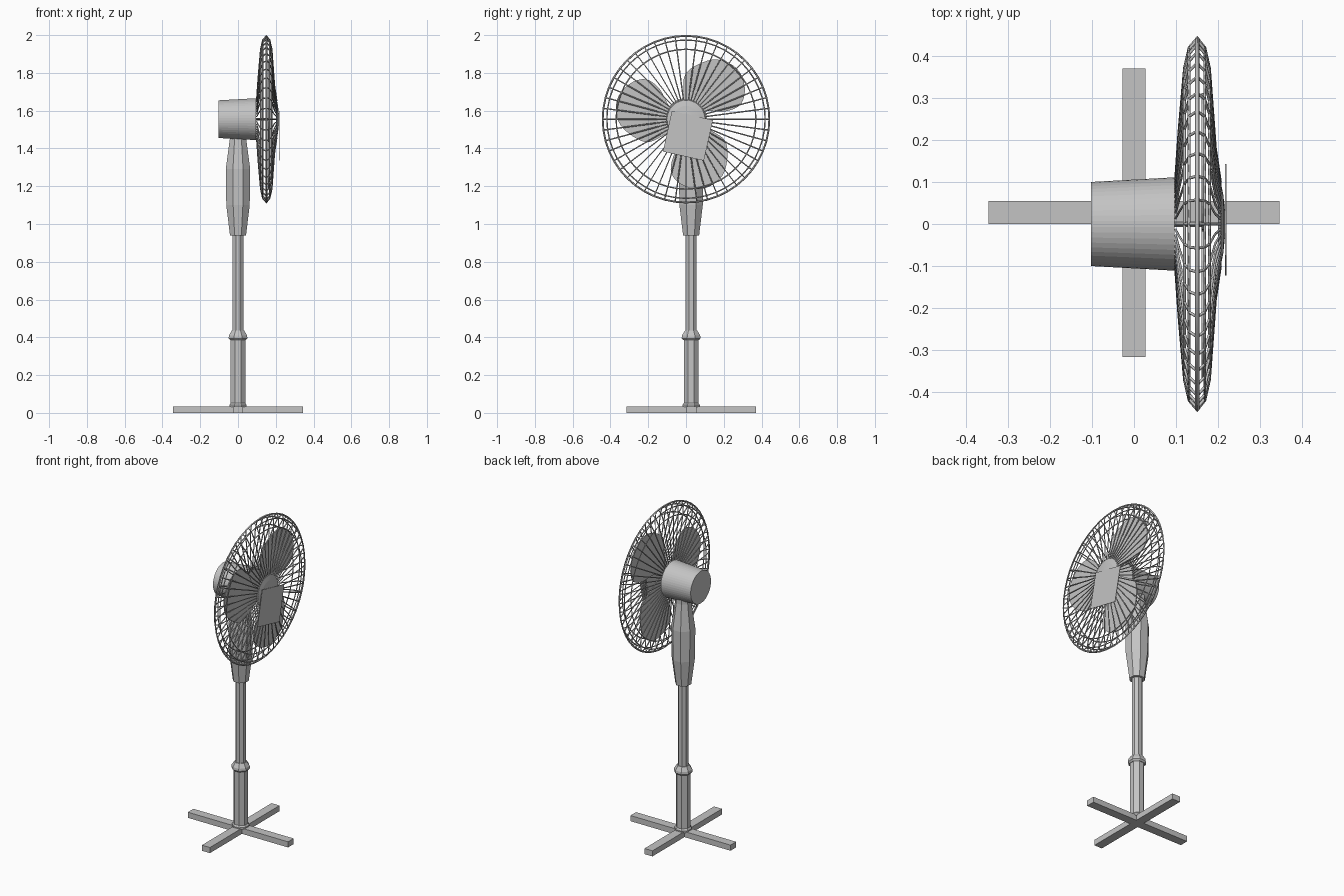
import bpy, bmesh, math
from mathutils import Matrix, Vector

cube = bpy.data.objects.get("Cube")
if cube:
    bpy.data.objects.remove(cube, do_unlink=True)

grey = bpy.data.materials.new("plain grey")
grey.use_nodes = True
GREY = (0.55, 0.55, 0.55, 1)
grey.diffuse_color = GREY
grey.node_tree.nodes["Principled BSDF"].inputs["Base Color"].default_value = GREY

POLE_Y = 0.027          # stand axis
HUB_Z = 1.555           # fan axis height
SPOKES = 48


def add(name, mesh):
    obj = bpy.data.objects.new(name, mesh)
    bpy.context.collection.objects.link(obj)
    mesh.materials.clear()
    mesh.materials.append(grey)
    return obj


def from_bmesh(name, bm):
    bmesh.ops.recalc_face_normals(bm, faces=bm.faces)
    mesh = bpy.data.meshes.new(name)
    bm.to_mesh(mesh)
    bm.free()
    return add(name, mesh)


def box(name, centre, size):
    bm = bmesh.new()
    bmesh.ops.create_cube(bm, size=1)
    bmesh.ops.scale(bm, vec=size, verts=bm.verts)
    bmesh.ops.translate(bm, vec=centre, verts=bm.verts)
    return from_bmesh(name, bm)


def lathe(name, profile, sides, place):
    """Closed turned solid from (radius, height) points about local z."""
    bm = bmesh.new()
    rings = []
    for r, h in profile:
        angles = [math.tau * (i + 0.5) / sides for i in range(sides)]
        rings.append([bm.verts.new(place @ Vector((r * math.cos(a), r * math.sin(a), h)))
                      for a in angles])
    for low, high in zip(rings, rings[1:]):
        for i in range(sides):
            j = (i + 1) % sides
            bm.faces.new((low[i], low[j], high[j], high[i]))
    bm.faces.new(rings[0])
    bm.faces.new(rings[-1])
    return from_bmesh(name, bm)


def wires(name, paths, radius):
    """Thin square-section wires along (points, closed) paths."""
    curve = bpy.data.curves.new(name + " path", "CURVE")
    curve.dimensions = "3D"
    curve.bevel_depth = radius
    curve.bevel_resolution = 0
    curve.use_fill_caps = True
    for points, closed in paths:
        spline = curve.splines.new("POLY")
        spline.points.add(len(points) - 1)
        for p, co in zip(spline.points, points):
            p.co = (*co, 1)
        spline.use_cyclic_u = closed
    temp = bpy.data.objects.new("temp", curve)
    bpy.context.collection.objects.link(temp)
    graph = bpy.context.evaluated_depsgraph_get()
    mesh = bpy.data.meshes.new_from_object(temp.evaluated_get(graph))
    bpy.data.objects.remove(temp, do_unlink=True)
    return add(name, mesh)


def polar(x, r, a):
    return Vector((x, r * math.cos(a), HUB_Z + r * math.sin(a)))


# Crossed base
box("base_bar_side", (0, POLE_Y, 0.0175), (0.69, 0.055, 0.035))
box("base_bar_long", (0, POLE_Y, 0.0175), (0.055, 0.685, 0.035))

# Octagonal stand
stand = Matrix.Translation((0, POLE_Y, 0))
lathe("base_collar", [(0.05, 0.03), (0.05, 0.042), (0.042, 0.052)], 8, stand)
lathe("lower_pole", [(0.042, 0.01), (0.042, 0.4)], 8, stand)
lathe("height_collar", [(0.045, 0.385), (0.054, 0.395), (0.052, 0.41), (0.036, 0.435)], 8, stand)
lathe("upper_pole", [(0.031, 0.4), (0.031, 0.96)], 8, stand)
lathe("neck", [(0.046, 0.94), (0.067, 1.1), (0.07, 1.29), (0.047, 1.45), (0.047, 1.5)], 8, stand)

# Motor housing, with its axis along x
fan = Matrix.Translation((0, 0, HUB_Z)) @ Matrix.Rotation(math.pi / 2, 4, "Y")
lathe("motor_housing", [(0.1, -0.102), (0.111, 0.096)], 48, fan)
lathe("blade_shaft", [(0.008, 0.09), (0.008, 0.165)], 8, fan)
lathe("front_cap", [(0.105, 0.2), (0.1, 0.206), (0.07, 0.212), (0.03, 0.216)], 48, fan)

# Three flat rounded blades
OUTLINE = [(0, 0.01), (0.1, 0.12), (0.165, 0.17), (0.25, 0.16), (0.34, 0.107), (0.38, 0),
           (0.34, -0.1), (0.26, -0.149), (0.175, -0.117), (0.1, -0.04)]


def smooth_outline(points, steps):
    pts = [Vector(p) for p in points]
    n = len(pts)
    result = []
    for i in range(n):
        a, b, c, d = (pts[(i + k) % n] for k in (-1, 0, 1, 2))
        for s in range(steps):
            t = s / steps
            result.append(b + 0.5 * t * (c - a + t * (2 * a - 5 * b + 4 * c - d
                                                      + t * (3 * (b - c) + d - a))))
    return result


for k in range(3):
    bm = bmesh.new()
    turn = math.radians(45 + 120 * k)
    face = bm.faces.new([bm.verts.new(polar(0.16, p.length, turn + math.atan2(p.y, p.x)))
                         for p in smooth_outline(OUTLINE, 4)])
    out = bmesh.ops.extrude_face_region(bm, geom=[face])
    moved = [v for v in out["geom"] if isinstance(v, bmesh.types.BMVert)]
    bmesh.ops.translate(bm, vec=(0.006, 0, 0), verts=moved)
    from_bmesh(f"blade_{k + 1}", bm)

# Wire cage: spokes and rings
BACK = [(0.15, 0.441), (0.131, 0.419), (0.12, 0.37), (0.107, 0.22), (0.099, 0.105)]
FRONT = [(0.15, 0.441), (0.168, 0.419), (0.179, 0.37), (0.193, 0.18), (0.205, 0.1)]
turns = [math.tau * i / SPOKES for i in range(SPOKES)]
for side, profile in (("back", BACK), ("front", FRONT)):
    wires(side + "_spokes", [([polar(x, r, a) for x, r in profile], False) for a in turns], 0.0035)
    wires(side + "_rings", [([polar(x, r, a) for a in turns], True) for x, r in profile[1:3]], 0.0035)
wires("rim_ring", [([polar(0.15, 0.441, a) for a in turns], True)], 0.005)

# Tilted square plate on the cage front
plate = box("front_plate", (0, 0, 0), (0.003, 0.222, 0.22))
plate.data.transform(Matrix.Translation((0.218, 0.01, 1.467)) @ Matrix.Rotation(math.radians(-12.5), 4, "X"))
